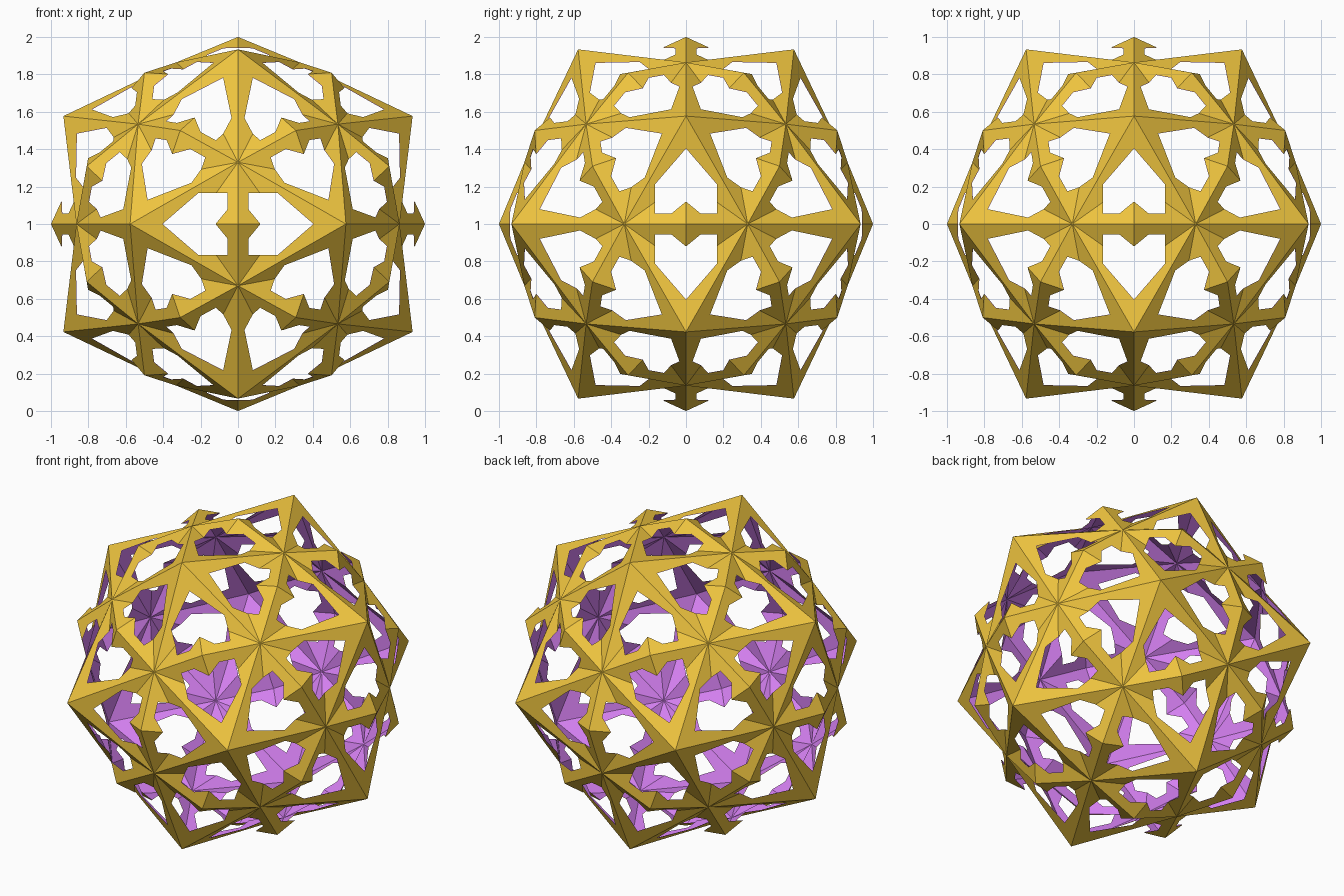
import bpy, bmesh
from mathutils import Vector
from itertools import combinations

if "Cube" in bpy.data.objects:
    bpy.data.objects.remove(bpy.data.objects["Cube"])

PHI = (1 + 5 ** 0.5) / 2
S = 0.577                        # half edge of the five-fold points
DB, DX = 0.33, 0.864             # three-fold point: sideways, outward
CENTRE = Vector((0, 0, 1))


def material(name, rgb):
    m = bpy.data.materials.new(name)
    m.diffuse_color = (*rgb, 1)
    m.use_nodes = True
    m.node_tree.nodes["Principled BSDF"].inputs["Base Color"].default_value = m.diffuse_color
    return m


# five-fold peaks (icosahedron corners)
peaks = []
for s in (S, -S):
    for t in (S * PHI, -S * PHI):
        peaks += [Vector((t, 0, s)), Vector((0, s, t)), Vector((s, t, 0))]


# heights of the two plate planes over a two-fold axis (b sideways, a toward a peak)
def ridge(b, a):
    return 1 - (1 - DX) / DB * abs(b) - 0.46 * a


def pyramid(b, a):
    return DX + (S * PHI - DX) / S * a


VB = 0.165
VA = (1 - DX) * (1 - VB / DB) / (0.46 + (S * PHI - DX) / S)   # valley point
ridge_half = [(0, 0), (DB, 0), (VB, VA), (VB, 0.056), (0.078, 0.056), (0, 0.12)]
side = [(DB, 0), (VB, VA), (VB, 0.214), (0, 0.405)]
peak_half = [(0, S)] + side


def plates():
    """Every plate as a list of points around the origin, one set per axis and peak."""
    for p, q in combinations(peaks, 2):
        if (p - q).length > 2.1 * S:
            continue
        up = (p + q).normalized()
        for along in ((p - q).normalized(), (q - p).normalized()):
            across = along.cross(up)
            for sign in (1, -1):
                for outline, height in ((ridge_half, ridge), (peak_half, pyramid)):
                    yield [up * height(b, a) + across * b * sign + along * a
                           for b, a in outline]


def shell(name, scale, inward, mat):
    bm = bmesh.new()
    for pts in plates():
        f = bm.faces.new([bm.verts.new(p * scale + CENTRE) for p in pts])
        f.normal_update()
        outward = f.normal.dot(f.calc_center_median() - CENTRE) > 0
        if outward == inward:
            f.normal_flip()
    bmesh.ops.remove_doubles(bm, verts=bm.verts, dist=0.002)
    # join the coplanar halves of the peak plates
    bmesh.ops.dissolve_limit(bm, angle_limit=0.01, verts=bm.verts, edges=bm.edges)
    me = bpy.data.meshes.new(name)
    bm.to_mesh(me)
    bm.free()
    me.materials.append(mat)
    ob = bpy.data.objects.new(name, me)
    bpy.context.collection.objects.link(ob)


# outer orange skin and inner purple lining
shell("outer_lattice", 1.0, False, material("orange", (0.87, 0.56, 0.05)))
shell("inner_lining", 0.997, True, material("purple", (0.68, 0.22, 0.90)))
